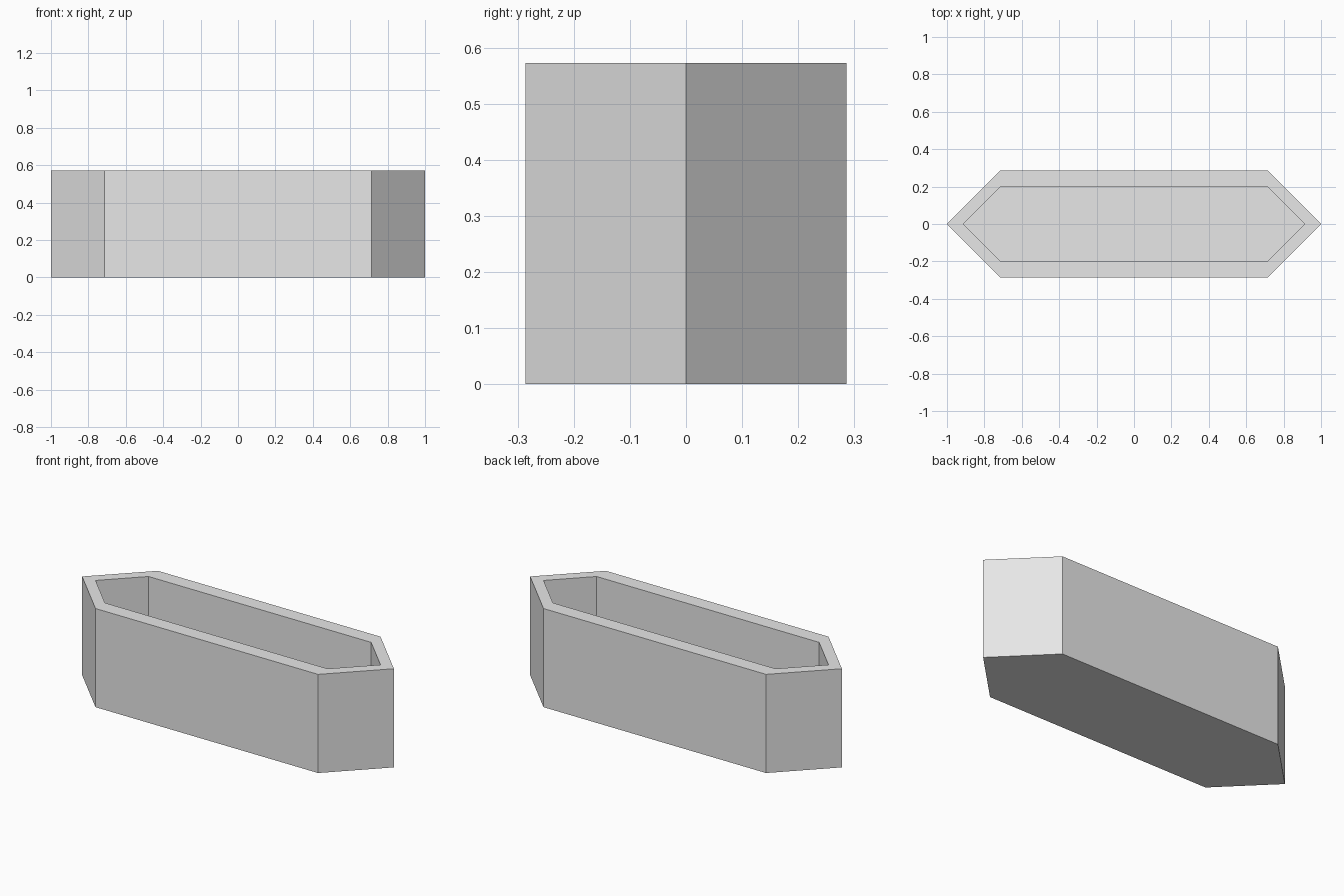
import bpy
import bmesh

cube = bpy.data.objects.get("Cube")
if cube:
    bpy.data.objects.remove(cube, do_unlink=True)

HEIGHT = 0.572
SHOULDER = 0.714      # half length of the straight sides
OUTER = 0.286         # half width outside
INNER = 0.2           # half width of the hollow
FLOOR = OUTER - INNER

grey = bpy.data.materials.new("plain grey")
grey.use_nodes = True
grey.diffuse_color = (0.8, 0.8, 0.8, 1)
grey.node_tree.nodes["Principled BSDF"].inputs["Base Color"].default_value = (0.8, 0.8, 0.8, 1)


def ring(bm, half_width, z):
    """Long hexagon with right-angled points at both ends."""
    tip = SHOULDER + half_width
    outline = [(tip, 0), (SHOULDER, half_width), (-SHOULDER, half_width),
               (-tip, 0), (-SHOULDER, -half_width), (SHOULDER, -half_width)]
    return [bm.verts.new((x, y, z)) for x, y in outline]


# Trough: base, outer walls, rim, inner walls and floor, joined ring by ring
bm = bmesh.new()
rings = [ring(bm, OUTER, 0), ring(bm, OUTER, HEIGHT),
         ring(bm, INNER, HEIGHT), ring(bm, INNER, FLOOR)]
bm.faces.new(rings[0][::-1])
for low, high in zip(rings, rings[1:]):
    for i in range(len(low)):
        j = (i + 1) % len(low)
        bm.faces.new((low[i], low[j], high[j], high[i]))
bm.faces.new(rings[-1])
bmesh.ops.recalc_face_normals(bm, faces=bm.faces)

mesh = bpy.data.meshes.new("trough")
bm.to_mesh(mesh)
bm.free()
mesh.materials.append(grey)
bpy.context.collection.objects.link(bpy.data.objects.new("trough", mesh))
